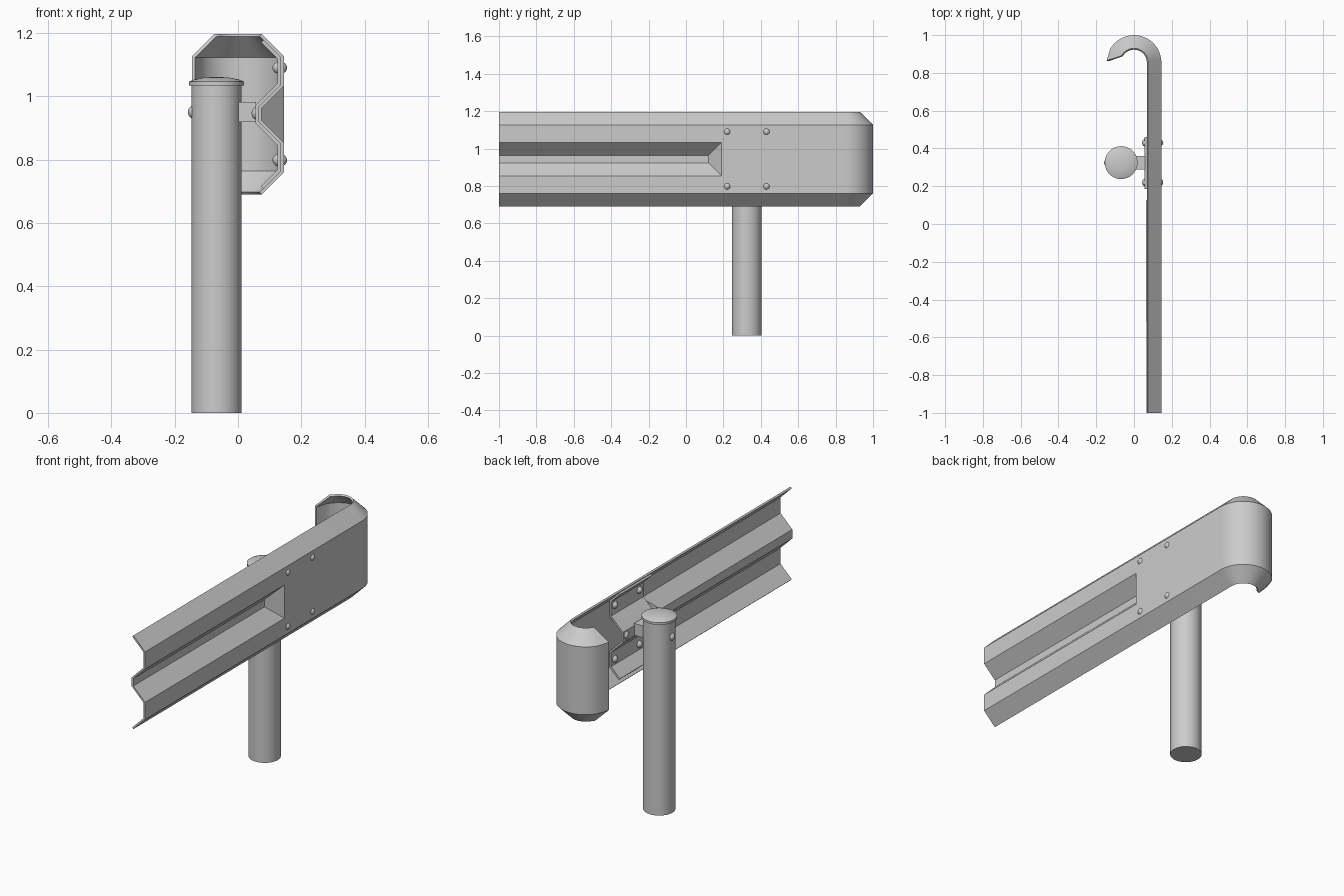
import bpy, bmesh
from math import sin, cos, pi, radians
from mathutils import Matrix

if "Cube" in bpy.data.objects:
    bpy.data.objects.remove(bpy.data.objects["Cube"])

steel = bpy.data.materials.new("galvanised_grey")
steel.use_nodes = True
steel.diffuse_color = (0.6, 0.6, 0.6, 1)
steel.node_tree.nodes["Principled BSDF"].inputs["Base Color"].default_value = (0.6, 0.6, 0.6, 1)

MID, FACE, DEPTH, SHEET = 0.943, 0.145, 0.07, 0.01
HOOK_Y = 0.855
POST_X, POST_Y = -0.068, 0.325


def finish(name, bm, solidify_offset=None):
    """Turn a bmesh into a named, shaded object."""
    mesh = bpy.data.meshes.new(name)
    bm.to_mesh(mesh)
    bm.free()
    obj = bpy.data.objects.new(name, mesh)
    bpy.context.collection.objects.link(obj)
    mesh.materials.append(steel)
    bpy.ops.object.select_all(action='DESELECT')
    obj.select_set(True)
    bpy.context.view_layer.objects.active = obj
    if solidify_offset is not None:
        mod = obj.modifiers.new("thickness", 'SOLIDIFY')
        mod.thickness = SHEET
        mod.offset = solidify_offset
        mod.use_even_offset = True
        bpy.ops.object.modifier_apply(modifier=mod.name)
    bpy.ops.object.shade_smooth_by_angle(angle=radians(30))
    return obj


def profile(groove, lip=DEPTH):
    """Sheet section from top to bottom: (inset from face, z)."""
    floor = (DEPTH, 0.02) if groove else (0, 0.09)
    half = [(lip, 0.183 + lip), (0, 0.183), (0, 0.09), floor]
    return ([(u, MID + h) for u, h in half]
            + [(u, MID - h) for u, h in reversed(half)])


def straight(y, groove, lip=DEPTH, floor_y=None):
    """One section across the straight run, optionally with a pulled-back floor."""
    ring = []
    for i, (u, z) in enumerate(profile(groove, lip)):
        on_floor = i in (3, 4) and floor_y is not None
        ring.append((FACE - u, floor_y if on_floor else y, z))
    return ring


def skin(name, rings, offset):
    """Bridge consecutive sections into a sheet of even thickness."""
    bm = bmesh.new()
    grid = [[bm.verts.new(p) for p in ring] for ring in rings]
    for a, b in zip(grid, grid[1:]):
        for j in range(len(a) - 1):
            bm.faces.new((a[j], a[j + 1], b[j + 1], b[j]))
    bmesh.ops.remove_doubles(bm, verts=bm.verts, dist=0.0005)
    return finish(name, bm, offset)


# Rail: grooved run, sloped groove end, flat run and curled end
rings = [straight(-1, True), straight(0.19, True, floor_y=0.12),
         straight(0.19, False)]
for k in range(21):
    a = radians(7.5 * k)
    rings.append([((FACE - u) * cos(a), HOOK_Y + (FACE - u) * sin(a), z)
                  for u, z in profile(False)])
# Slanted free edge of the curl
rings.append([(-FACE + u, 0.865 + 0.33 * u, z) for u, z in profile(False)])
skin("rail_with_curled_end", rings, -1)

# Grooved backing plate pressed against the inside of the rail
skin("backing_plate", [straight(0.185, True, 0.058), straight(0.46, True, 0.058)], -3)


def lathe(name, points, segments=48):
    """Revolve (radius, z) points around the post axis."""
    bm = bmesh.new()
    verts = [bm.verts.new((POST_X + r, POST_Y, z)) for r, z in points]
    edges = [bm.edges.new(pair) for pair in zip(verts, verts[1:])]
    bmesh.ops.spin(bm, geom=verts + edges, cent=(POST_X, POST_Y, 0),
                   axis=(0, 0, 1), angle=2 * pi, steps=segments)
    bmesh.ops.remove_doubles(bm, verts=bm.verts, dist=0.0001)
    bmesh.ops.recalc_face_normals(bm, faces=bm.faces)
    return finish(name, bm)


# Post and its shallow domed cap
lathe("post", [(0, 0), (0.079, 0), (0.079, 1.04), (0, 1.04)])
lathe("post_cap", [(0, 1.034), (0.087, 1.034), (0.087, 1.046), (0.07, 1.053),
                   (0.04, 1.059), (0, 1.061)])

# Spacer block between post and rail
bm = bmesh.new()
bmesh.ops.create_cube(bm, size=1, matrix=Matrix.Translation((0.025, POST_Y, 0.95))
                      @ Matrix.Diagonal((0.065, 0.072, 0.064, 1)))
finish("spacer_block", bm)


def bolt(name, x, y, z, half_length):
    bm = bmesh.new()
    bmesh.ops.create_uvsphere(bm, u_segments=20, v_segments=12, radius=1,
                              matrix=Matrix.Translation((x, y, z))
                              @ Matrix.Diagonal((half_length, 0.02, 0.02, 1)))
    finish(name, bm)


# Round-headed bolts through the rail, the plate and the post
for side, y in (("front", 0.22), ("back", 0.43)):
    for level, x, z, size in (("upper", 0.132, MID + 0.147, 0.023),
                              ("middle", 0.058, MID + 0.003, 0.015),
                              ("lower", 0.132, MID - 0.145, 0.023)):
        bolt(f"{side}_{level}_bolt", x, y, z, size)
bolt("post_bolt", -0.142, POST_Y, 0.95, 0.016)
